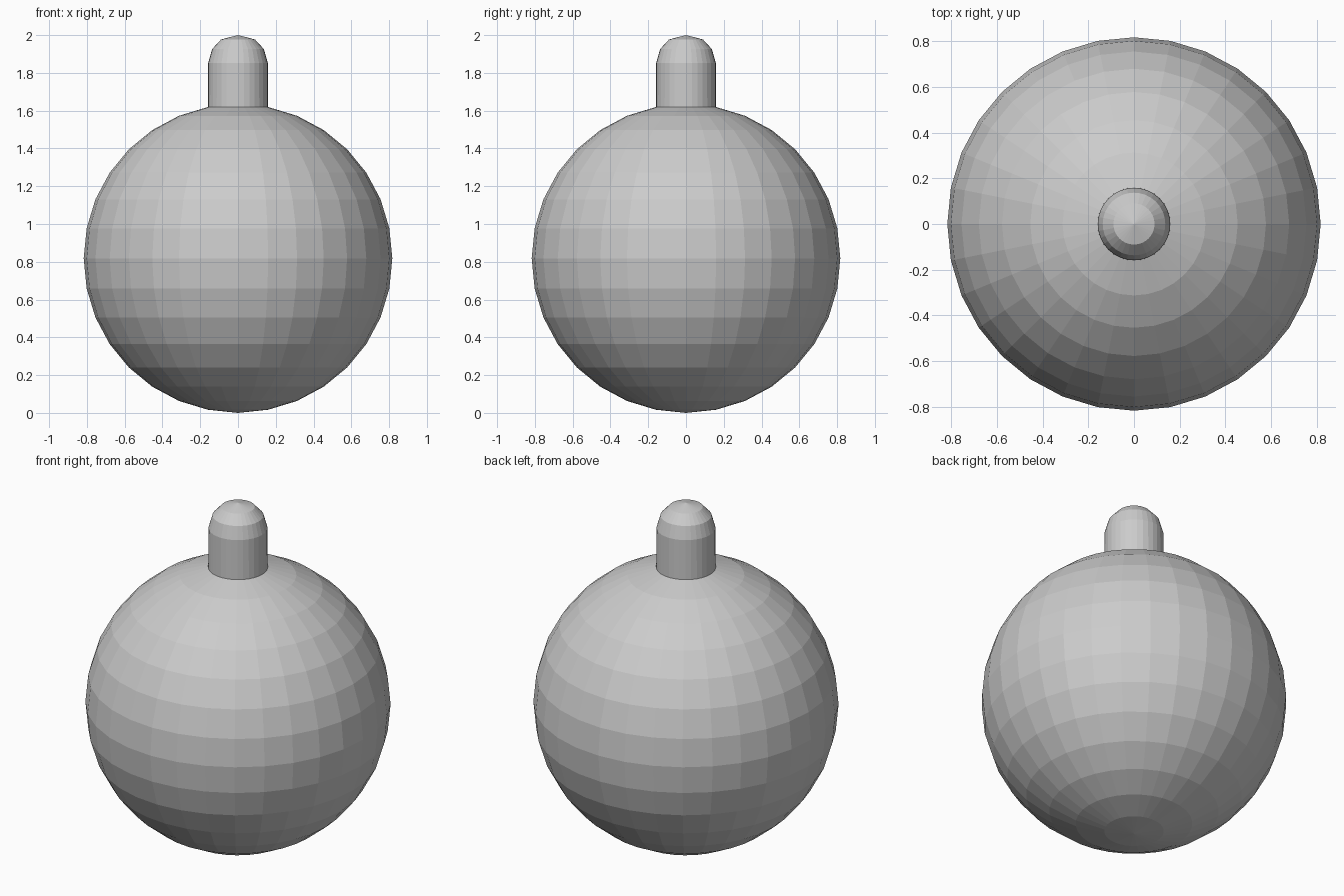
import bpy, bmesh
from math import sin, cos, pi

if "Cube" in bpy.data.objects:
    bpy.data.objects.remove(bpy.data.objects["Cube"])

SEGMENTS, RINGS = 32, 16
RADIUS, CENTRE_Z = 0.817, 0.818

# Round body: arc from the bottom pole up to the last ring below the top
profile = [(RADIUS * sin(pi * i / RINGS), CENTRE_Z - RADIUS * cos(pi * i / RINGS))
           for i in range(1, RINGS)]
# Straight neck rising from that ring, then a low-poly dome
profile += [(0.158, 1.852), (0.137, 1.926), (0.09, 1.977)]

bm = bmesh.new()
rings = [[bm.verts.new((r * cos(2 * pi * k / SEGMENTS), r * sin(2 * pi * k / SEGMENTS), z))
          for k in range(SEGMENTS)] for r, z in profile]
bottom = bm.verts.new((0, 0, 0))
top = bm.verts.new((0, 0, 2))

for k in range(SEGMENTS):
    n = (k + 1) % SEGMENTS
    for low, high in zip(rings, rings[1:]):
        bm.faces.new((low[k], low[n], high[n], high[k]))
    bm.faces.new((bottom, rings[0][n], rings[0][k]))
    bm.faces.new((top, rings[-1][k], rings[-1][n]))

bmesh.ops.recalc_face_normals(bm, faces=bm.faces)
mesh = bpy.data.meshes.new("round_body_with_neck")
bm.to_mesh(mesh)
bm.free()
bpy.context.collection.objects.link(bpy.data.objects.new("round_body_with_neck", mesh))
